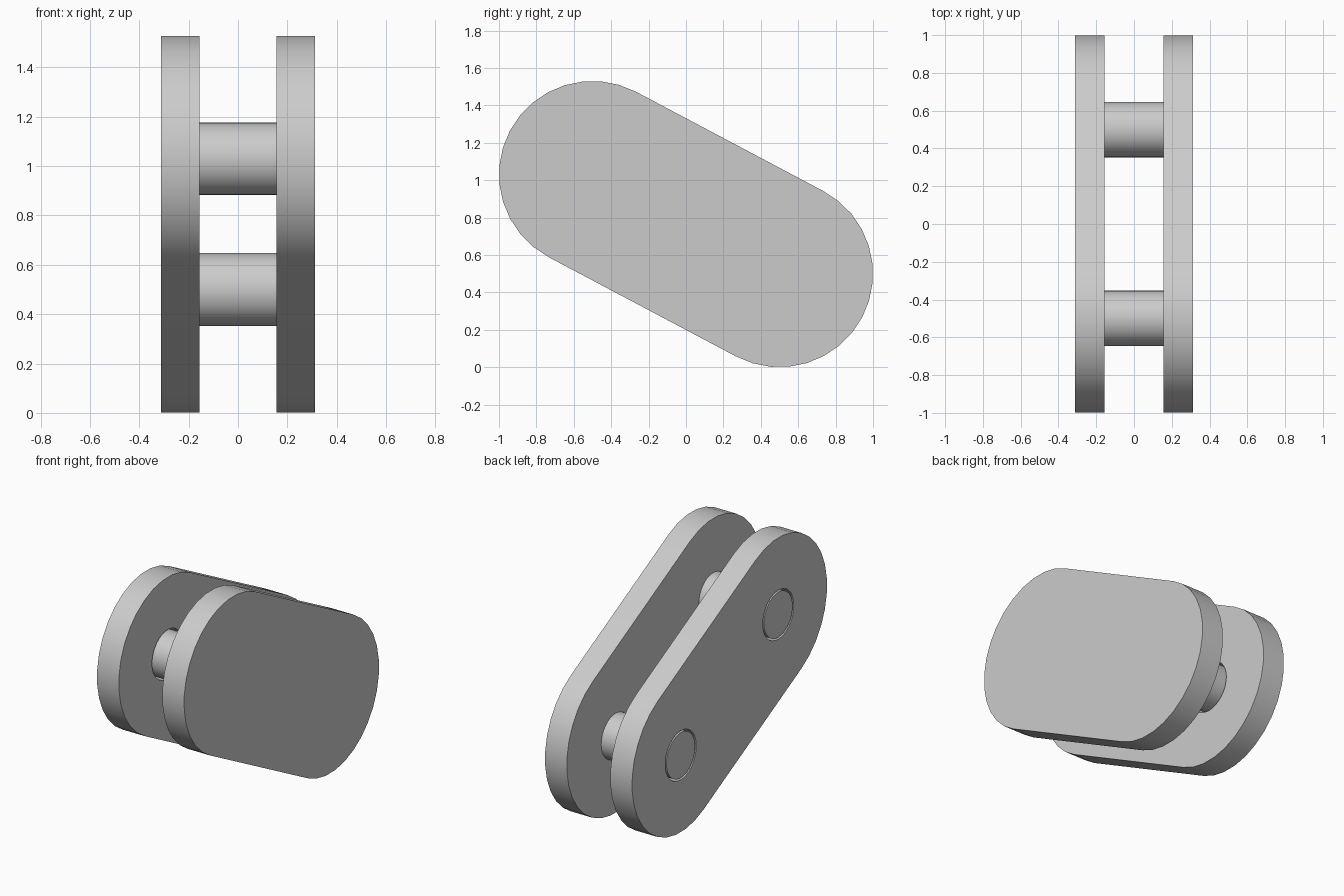
import bpy
import bmesh
import math
from mathutils import Matrix

cube = bpy.data.objects.get("Cube")
if cube:
    bpy.data.objects.remove(cube, do_unlink=True)

# Shared dimensions: pin centres as (y, z)
CENTRES = [(-0.5, 1.03), (0.5, 0.5)]
PLATE_R, HOLE_R, PIN_R = 0.5, 0.159, 0.147
INNER, OUTER = 0.156, 0.3125
TILT = math.atan2(CENTRES[0][1] - CENTRES[1][1], 1.0)

metal = bpy.data.materials.new("light_grey_metal")
metal.use_nodes = True
colour = (0.6, 0.6, 0.6, 1)
metal.diffuse_color = colour
metal.node_tree.nodes["Principled BSDF"].inputs["Base Color"].default_value = colour


def arc(centre, radius, start, sweep, steps):
    return [(centre[0] + radius * math.cos(start + sweep * i / steps),
             centre[1] + radius * math.sin(start + sweep * i / steps))
            for i in range(steps + 1)]


def finish(obj):
    obj.data.materials.clear()
    obj.data.materials.append(metal)
    bpy.ops.object.select_all(action="DESELECT")
    obj.select_set(True)
    bpy.context.view_layer.objects.active = obj
    bpy.ops.object.shade_smooth_by_angle(angle=math.radians(30))


def plate(name, x0, x1, holes):
    # Rounded slab outline, with optional round holes, extruded along x
    top = math.pi / 2 - TILT
    loops = [arc(CENTRES[0], PLATE_R, top, math.pi, 16)
             + arc(CENTRES[1], PLATE_R, top + math.pi, math.pi, 16)]
    if holes:
        loops += [arc(c, HOLE_R, 0, 2 * math.pi, 32)[:-1] for c in CENTRES]
    bm = bmesh.new()
    edges = []
    for loop in loops:
        verts = [bm.verts.new((x0, y, z)) for y, z in loop]
        edges += [bm.edges.new((v, verts[i - 1])) for i, v in enumerate(verts)]
    bmesh.ops.triangle_fill(bm, edges=edges, use_beauty=True, normal=(-1, 0, 0))
    bmesh.ops.dissolve_limit(bm, angle_limit=0.01, verts=[], edges=bm.edges[:])
    result = bmesh.ops.extrude_face_region(bm, geom=bm.faces[:], use_keep_orig=True)
    moved = [g for g in result["geom"] if isinstance(g, bmesh.types.BMVert)]
    bmesh.ops.translate(bm, verts=moved, vec=(x1 - x0, 0, 0))
    bmesh.ops.recalc_face_normals(bm, faces=bm.faces[:])
    mesh = bpy.data.meshes.new(name)
    bm.to_mesh(mesh)
    bm.free()
    obj = bpy.data.objects.new(name, mesh)
    bpy.context.collection.objects.link(obj)
    finish(obj)


def pin(name, centre):
    # Pin fixed in the left plate, passing loosely through the right one
    x0, x1 = -OUTER, INNER + 0.01
    bm = bmesh.new()
    place = Matrix.Translation(((x0 + x1) / 2, *centre)) @ Matrix.Rotation(math.pi / 2, 4, "Y")
    bmesh.ops.create_cone(bm, cap_ends=True, segments=32, radius1=PIN_R,
                          radius2=PIN_R, depth=x1 - x0, matrix=place)
    mesh = bpy.data.meshes.new(name)
    bm.to_mesh(mesh)
    bm.free()
    obj = bpy.data.objects.new(name, mesh)
    bpy.context.collection.objects.link(obj)
    finish(obj)


plate("left_solid_plate", INNER, OUTER, False)
plate("right_drilled_plate", -OUTER, -INNER, True)
pin("front_pin", CENTRES[0])
pin("back_pin", CENTRES[1])
